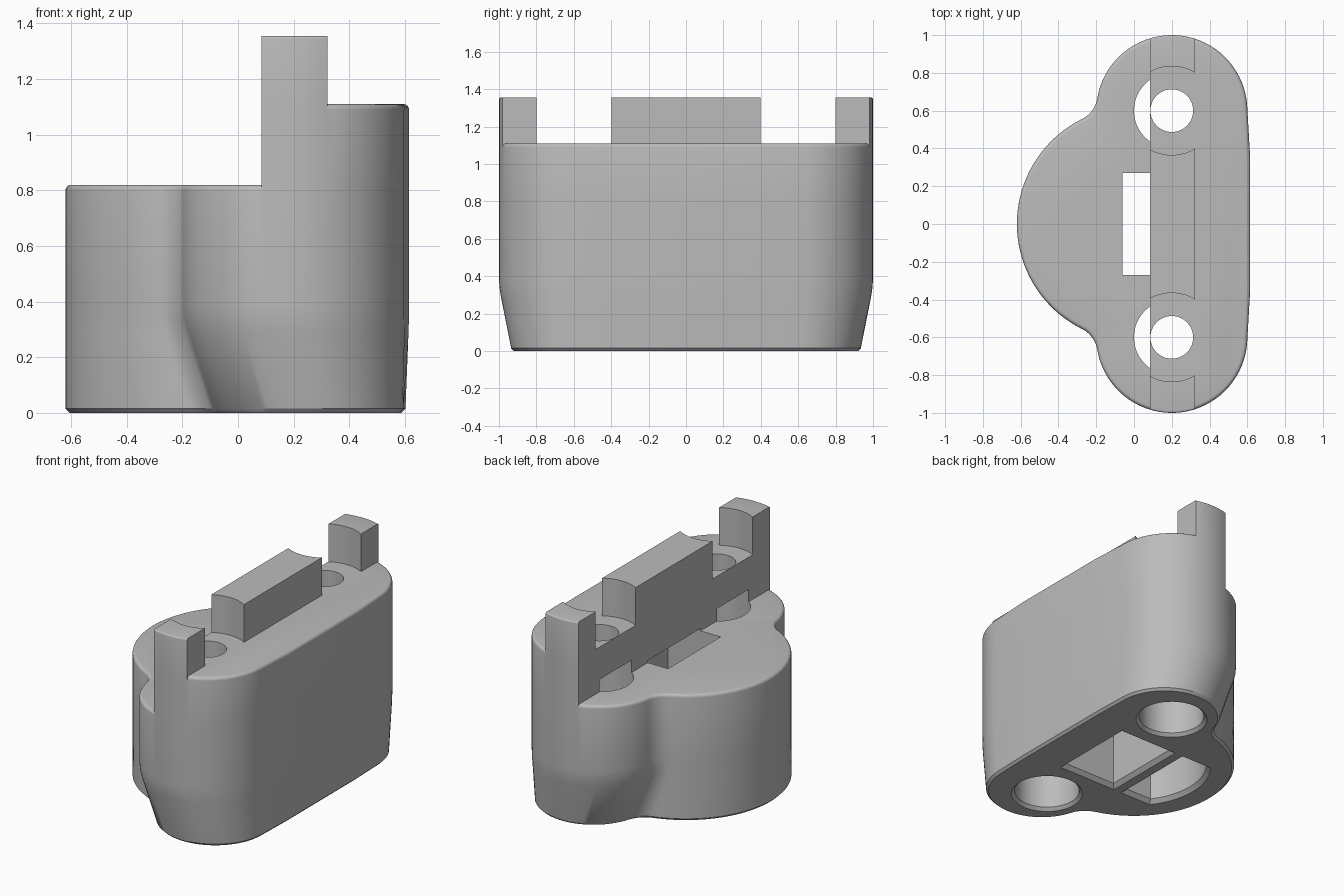
import bpy, bmesh, math
from mathutils import Vector

old = bpy.data.objects.get("Cube")
if old:
    bpy.data.objects.remove(old, do_unlink=True)


def arc(c, r, a0, a1, n):
    return [Vector((c[0] + r * math.cos(a0 + (a1 - a0) * i / n),
                    c[1] + r * math.sin(a0 + (a1 - a0) * i / n))) for i in range(n + 1)]


def circle(c, r, n=48):
    return arc(c, r, 0, 2 * math.pi, n)[:-1]


def rect(x0, x1, y):
    return [Vector(p) for p in ((x1, -y), (x1, y), (x0, y), (x0, -y))]


def mirror_y(half):
    return half + [Vector((p.x, -p.y)) for p in reversed(half) if abs(p.y) > 1e-5]


def outline(cx, cy, r, side, big=0.62, f=0.15):
    """Large round lobe and two end lobes, joined by concave fillets."""
    c = Vector((cx, cy))
    d, a, b = c.length, big + f, r + f
    along = (a * a - b * b + d * d) / (2 * d)
    u = c / d
    fc = u * along + Vector((-u.y, u.x)) * math.sqrt(a * a - along * along)
    to_end, to_big = c - fc, -fc
    a_end = math.atan2(-to_end.y, -to_end.x) % (2 * math.pi)
    a_big = math.atan2(fc.y, fc.x)
    f0 = math.atan2(to_end.y, to_end.x)
    f1 = math.atan2(to_big.y, to_big.x)
    half = [Vector((side, 0.35))]
    half += arc(c, r, 0.06, a_end, 36)
    half += arc(fc, f, f0, f1, 10)[1:]
    half += arc((0, 0), big, a_big, math.pi, 28)[1:]
    return mirror_y(half)


def inset(pts, d):
    out = []
    for i, p in enumerate(pts):
        e0 = (p - pts[i - 1]).normalized()
        e1 = (pts[(i + 1) % len(pts)] - p).normalized()
        n0, n1 = Vector((-e0.y, e0.x)), Vector((-e1.y, e1.x))
        out.append(p + (n0 + n1) * d / (1 + n0.dot(n1)))
    return out


def loft(name, rings):
    bm = bmesh.new()
    loops = [[bm.verts.new((p.x, p.y, z)) for p in pts] for pts, z in rings]
    n = len(loops[0])
    for lo, hi in zip(loops, loops[1:]):
        for i in range(n):
            j = (i + 1) % n
            bm.faces.new((lo[i], lo[j], hi[j], hi[i]))
    bm.faces.new(loops[0][::-1])
    bm.faces.new(loops[-1])
    me = bpy.data.meshes.new(name)
    bm.to_mesh(me)
    bm.free()
    ob = bpy.data.objects.new(name, me)
    bpy.context.collection.objects.link(ob)
    return ob


def combine(ob, other, op):
    m = ob.modifiers.new(op, 'BOOLEAN')
    m.operation, m.solver, m.object = op, 'MANIFOLD', other
    bpy.context.view_layer.objects.active = ob
    bpy.ops.object.modifier_apply(modifier=m.name)
    bpy.data.objects.remove(other, do_unlink=True)


def rounded_top(pts, z, r):
    steps = [math.pi / 2 * i / 4 for i in range(5)]
    return [(inset(pts, r * (1 - math.cos(a))), z - r + r * math.sin(a)) for a in steps]


def pocket(name, pts, top, c=0.025):
    return loft(name, [(inset(pts, -c - 0.01), -0.01), (pts, c), (pts, top)])


upper = outline(0.2, 0.6, 0.4, 0.615)
foot = outline(0.25, 0.59, 0.345, 0.602)


def blend(t):
    return [a.lerp(b, t) for a, b in zip(foot, upper)]


# Lower body with chamfered, tapered foot
body = loft("holder_body", [(inset(foot, 0.015), 0), (foot, 0.015), (blend(0.84), 0.29),
                            (blend(0.96), 0.34), (upper, 0.39)] + rounded_top(upper, 0.82, 0.02))

# Raised shelf
shelf = loft("shelf", [(upper, 0.5)] + rounded_top(upper, 1.11, 0.02))
combine(shelf, loft("clip", [(rect(0.085, 2, 2), 0.2), (rect(0.085, 2, 2), 2)]), 'INTERSECT')

# Tall ridge, broken by a round recess over each screw hole
ridge = loft("ridge", [(upper, 0.6)] + rounded_top(upper, 1.355, 0.01))
combine(ridge, loft("clip", [(rect(0.085, 0.322, 2), 0.2), (rect(0.085, 0.322, 2), 2)]), 'INTERSECT')
for s in (-1, 1):
    ring = circle((0.2, 0.6 * s), 0.235, 64)
    combine(ridge, loft("recess", [(ring, 1.0), (ring, 1.5)]), 'DIFFERENCE')

combine(body, shelf, 'UNION')
combine(body, ridge, 'UNION')

# Screw holes with wide bores from below
for s in (-1, 1):
    c = (0.2, 0.6 * s)
    wide, thin = circle(c, 0.2), circle(c, 0.113)
    combine(body, loft("screw_hole", [(circle(c, 0.23), -0.01), (wide, 0.02), (wide, 0.9),
                                      (thin, 0.9), (thin, 1.3)]), 'DIFFERENCE')

# Square pocket that opens as a slot in the lower deck
combine(body, pocket("slot_pocket", rect(-0.06, 0.32, 0.27), 0.835), 'DIFFERENCE')

# Curved pocket inside the large lobe
a = math.pi - math.asin(0.27 / 0.45)
curved = mirror_y([Vector((-0.17, 0.27))] + arc((0, 0), 0.45, a, math.pi, 12))
combine(body, pocket("lobe_pocket", curved, 0.72), 'DIFFERENCE')

# Single grey material and smooth shading
mat = bpy.data.materials.new("plain_grey")
mat.use_nodes = True
grey = (0.5, 0.5, 0.5, 1)
mat.diffuse_color = grey
mat.node_tree.nodes["Principled BSDF"].inputs["Base Color"].default_value = grey
body.data.materials.clear()
body.data.materials.append(mat)
bpy.ops.object.select_all(action='DESELECT')
body.select_set(True)
bpy.context.view_layer.objects.active = body
bpy.ops.object.shade_smooth_by_angle(angle=math.radians(30))
